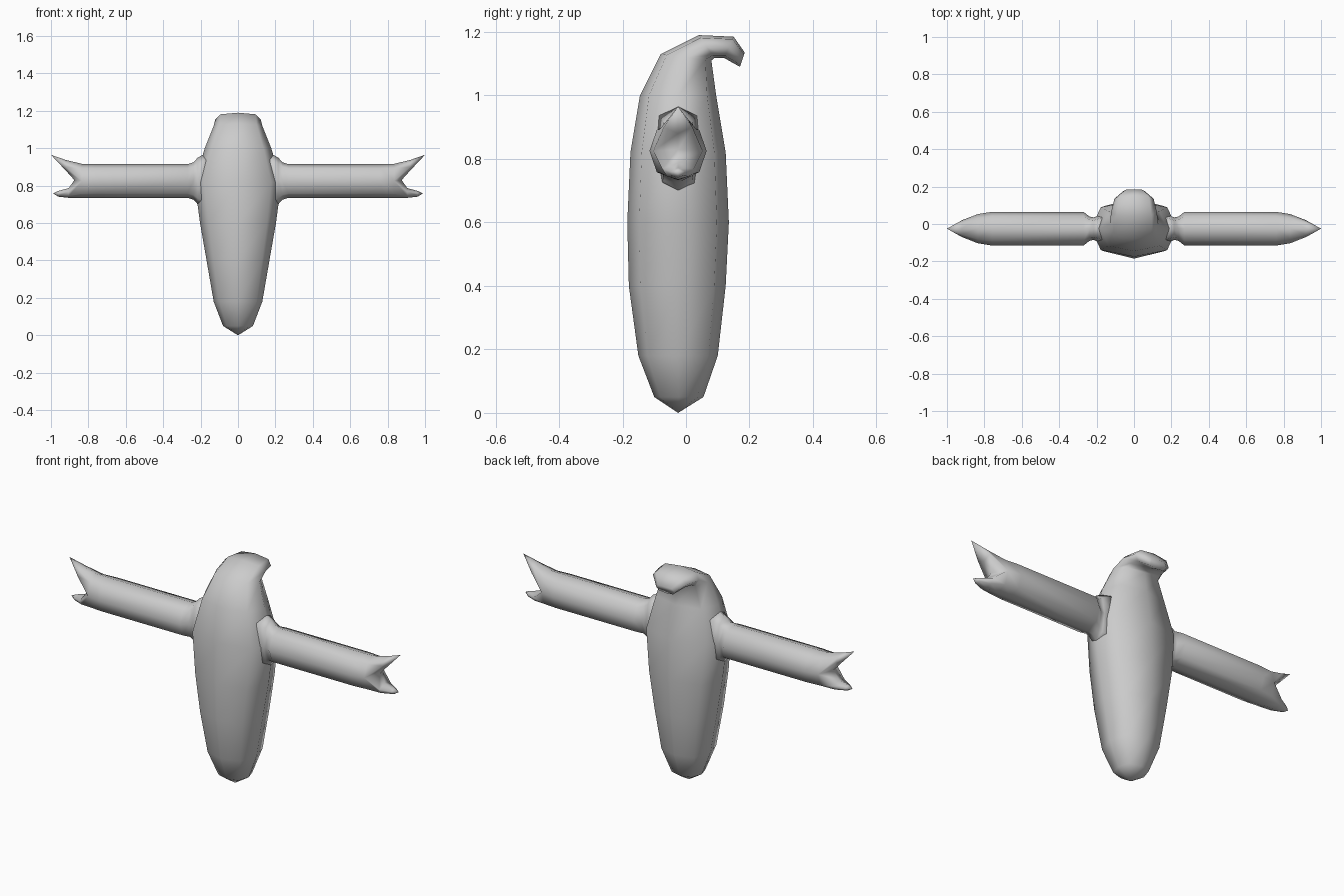
import bpy, bmesh, math
from mathutils import Vector

if "Cube" in bpy.data.objects:
    bpy.data.objects.remove(bpy.data.objects["Cube"])

CY, CZ = -0.025, 0.825   # arm axis

grey = bpy.data.materials.new("light grey")
grey.diffuse_color = (0.6, 0.6, 0.6, 1)
grey.use_nodes = True
grey.node_tree.nodes["Principled BSDF"].inputs["Base Color"].default_value = grey.diffuse_color


def bridge(bm, a, b):
    n = len(a)
    for i in range(n):
        j = (i + 1) % n
        bm.faces.new((a[i], a[j], b[j], b[i]))


def fan(bm, ring, tip):
    for i in range(len(ring)):
        bm.faces.new((ring[i], ring[(i + 1) % len(ring)], tip))


def finish(bm, name):
    bmesh.ops.recalc_face_normals(bm, faces=bm.faces)
    me = bpy.data.meshes.new(name)
    bm.to_mesh(me)
    bm.free()
    for p in me.polygons:
        p.use_smooth = True
    me.materials.append(grey)
    ob = bpy.data.objects.new(name, me)
    bpy.context.collection.objects.link(ob)
    return ob


# Body with hooked head: front (y, z), back (y, z), half width
sections = [
    ((-0.10, 0.05), (0.055, 0.05), 0.08),
    ((-0.15, 0.18), (0.10, 0.18), 0.13),
    ((-0.18, 0.40), (0.125, 0.40), 0.168),
    ((-0.185, 0.60), (0.135, 0.60), 0.203),
    ((-0.175, 0.82), (0.125, 0.82), 0.232),
    ((-0.145, 1.00), (0.095, 1.00), 0.178),
    ((-0.08, 1.13), (0.08, 1.11), 0.13),
    ((0.04, 1.19), (0.09, 1.118), 0.122),
    ((0.15, 1.185), (0.12, 1.118), 0.105),
    ((0.185, 1.135), (0.17, 1.09), 0.055),
]
bm = bmesh.new()
rings = []
for f, b, w in sections:
    f, b = Vector((0, *f)), Vector((0, *b))
    mid, half = (f + b) / 2, (f - b) / 2
    ring = []
    for i in range(8):
        a = math.radians(45 * i)
        k = 1.08 if i % 2 else 1.0
        ring.append(bm.verts.new(mid + half * math.cos(a) * k
                                 + Vector((w * math.sin(a) * k, 0, 0))))
    rings.append(ring)
for a, b in zip(rings, rings[1:]):
    bridge(bm, a, b)
fan(bm, rings[0], bm.verts.new((0, CY, 0)))
bm.faces.new(rings[-1])
finish(bm, "body")


# Arm: flared root, octagonal tube, forked end
def make_arm(side, name):
    bm = bmesh.new()

    def vert(x, y, z):
        return bm.verts.new((side * x, CY + y, z))

    tube = []
    for x, ry, rz in ((0.17, 0.08, 0.15), (0.215, 0.06, 0.125), (0.238, 0.065, 0.10),
                      (0.27, 0.09, 0.09), (0.76, 0.09, 0.09), (0.835, 0.078, 0.092)):
        ring = []
        for i in range(8):
            a = math.radians(45 * i)
            k = 1.05 if i % 2 else 1.0
            ring.append(vert(x, ry * math.cos(a) * k, CZ + rz * math.sin(a) * k))
        tube.append(ring)
    for a, b in zip(tube, tube[1:]):
        bridge(bm, a, b)
    bm.faces.new(tube[0])
    end = tube[-1]
    crotch = vert(0.875, 0, 0.83)

    # upper prong, then lower prong: outer z, inner z, x, half depth
    prongs = ((end[0:5], ((0.92, 0.937, 0.88, 0.045),), (1.0, 0.965)),
              ([end[4], end[5], end[6], end[7], end[0]],
               ((0.905, 0.735, 0.787, 0.05), (0.96, 0.741, 0.772, 0.022)), (0.988, 0.758)))
    for n, (arc, steps, tip) in enumerate(prongs):
        s = 1 if n == 0 else -1
        prev = arc + [crotch]
        for x, zo, zi, r in steps:
            zs = zi + (zo - zi) * 0.35
            zd = zi + (zo - zi) * 0.8
            ring = [vert(x, s * r, zs), vert(x, s * r * 0.7, zd), vert(x, 0, zo),
                    vert(x, -s * r * 0.7, zd), vert(x, -s * r, zs), vert(x, 0, zi)]
            bridge(bm, prev, ring)
            prev = ring
        fan(bm, prev, vert(tip[0], 0, tip[1]))
    return finish(bm, name)


make_arm(1, "right_arm")
make_arm(-1, "left_arm")
